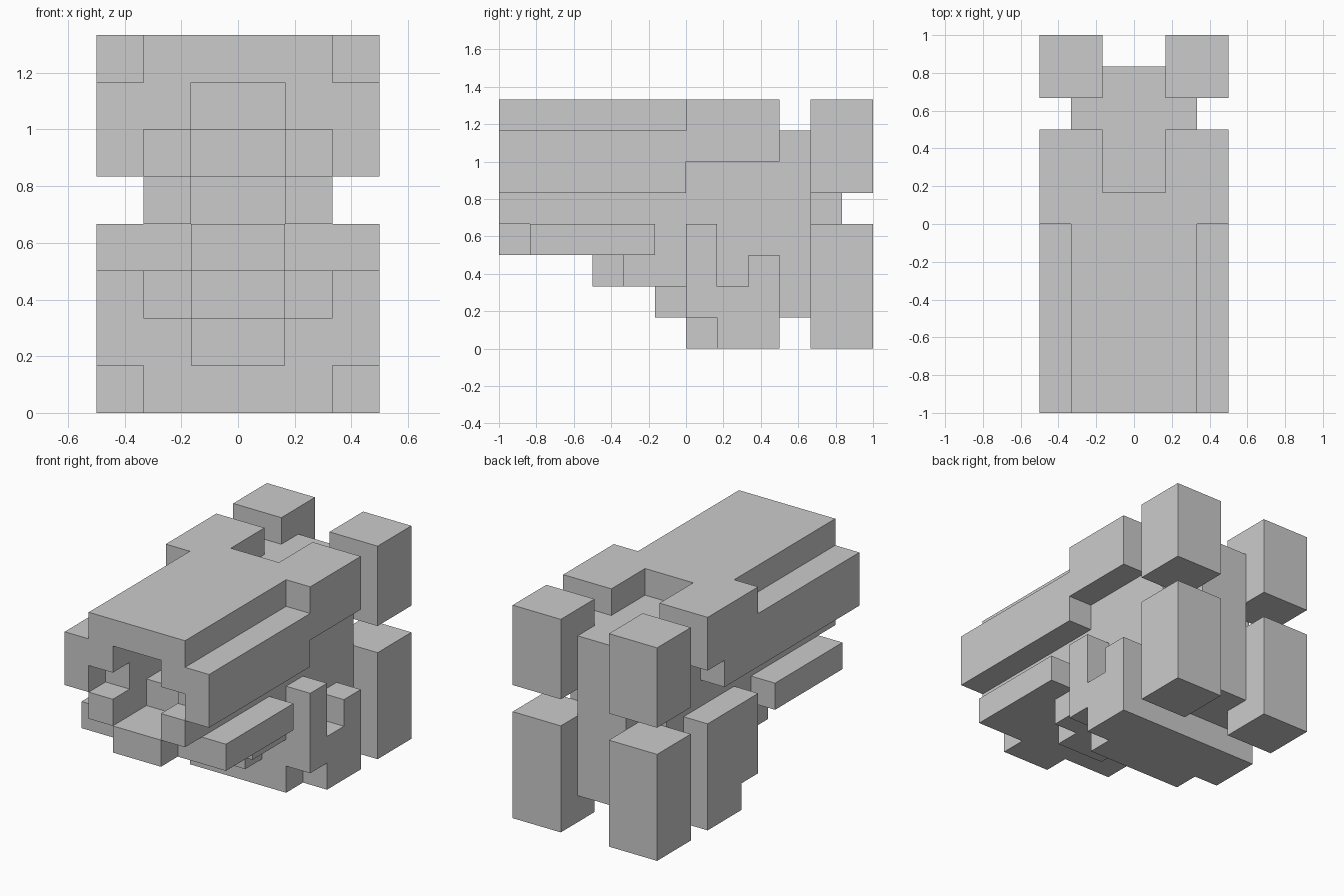
import bpy, bmesh
from itertools import product

if "Cube" in bpy.data.objects:
    bpy.data.objects.remove(bpy.data.objects["Cube"])

U = 1 / 6  # one block unit

# Boxes per part in block units: x0, x1, y0, y1, z0, z1
PARTS = {
    "upper_shell": [(-3, 3, -6, 0, 5, 7), (-2, 2, -6, 3, 7, 8), (-3, 3, 0, 3, 6, 8),
                    (-3, -2, 0, 2, 5, 6), (-2, 2, -6, 0, 4, 5)],
    "core": [(-2, 2, 0, 4, 1, 7), (-1, 1, 4, 5, 1, 7)],
    "floor_plate": [(-1, 1, -6, -5, 3, 4), (-3, 3, -5, -1, 3, 4), (-2, 2, -1, 0, 3, 4)],
    "stepped_keel": [(-1, 1, -3, 0, 2, 3), (-2, 2, -2, 0, 2, 3), (-1, 1, -1, 0, 1, 2)],
    "base": [(-2, 2, 0, 3, 0, 1), (-3, 3, 1, 3, 0, 1)],
    "left_cheek": [(-3, -2, 0, 3, 1, 4)],
    "right_cheek": [(2, 3, 0, 1, 1, 4), (2, 3, 1, 3, 1, 2), (2, 3, 2, 3, 2, 3)],
}
# Four rear pods, mirrored left and right
for side, x0 in (("left", -3), ("right", 1)):
    PARTS[side + "_upper_rear_pod"] = [(x0, x0 + 2, 4, 6, 5, 8)]
    PARTS[side + "_lower_rear_pod"] = [(x0, x0 + 2, 4, 6, 0, 4)]

# Stepped front opening and the slot in the roof
CUTS = [(-2, 2, -6, -5, 5, 6), (-1, 1, -6, -4, 4, 7), (-1, 1, -6, -3, 5, 6),
        (-1, 1, 1, 3, 7, 8)]


def cells(box):
    x0, x1, y0, y1, z0, z1 = box
    return product(range(x0, x1), range(y0, y1), range(z0, z1))


# Each cell belongs to the first part that claims it
owner = {}
for name, boxes in PARTS.items():
    for box in boxes:
        for c in cells(box):
            owner.setdefault(c, name)
for box in CUTS:
    for c in cells(box):
        owner.pop(c, None)


def build(name):
    """Mesh only the exposed sides of the part's cells."""
    bm = bmesh.new()
    for c in (c for c, n in owner.items() if n == name):
        for axis, sign in product(range(3), (0, 1)):
            near = list(c)
            near[axis] += 2 * sign - 1
            if tuple(near) in owner:
                continue
            a, b = (axis + 1) % 3, (axis + 2) % 3
            ring = [(0, 0), (1, 0), (1, 1), (0, 1)]
            verts = []
            for i, j in ring if sign else ring[::-1]:
                p = list(c)
                p[axis] += sign
                p[a] += i
                p[b] += j
                verts.append(bm.verts.new([v * U for v in p]))
            bm.faces.new(verts)
    bmesh.ops.remove_doubles(bm, verts=bm.verts, dist=1e-4)
    mesh = bpy.data.meshes.new(name)
    bm.to_mesh(mesh)
    bm.free()
    bpy.context.collection.objects.link(bpy.data.objects.new(name, mesh))


for part in PARTS:
    build(part)
